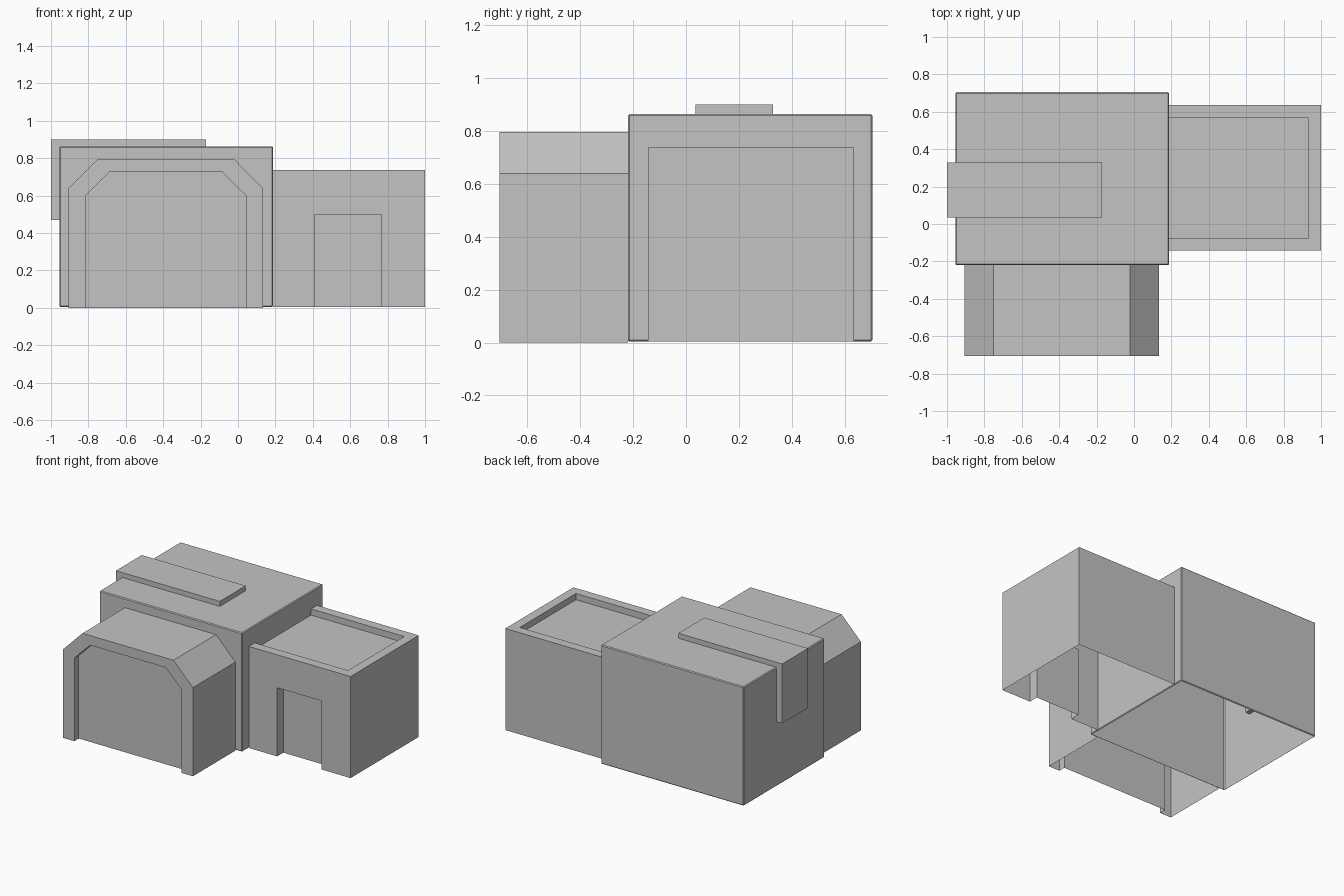
import bpy, bmesh

old = bpy.data.objects.get("Cube")
if old:
    bpy.data.objects.remove(old, do_unlink=True)

grey = bpy.data.materials.new("plain_grey")
grey.use_nodes = True
COLOUR = (0.55, 0.55, 0.55, 1)
grey.diffuse_color = COLOUR
grey.node_tree.nodes["Principled BSDF"].inputs["Base Color"].default_value = COLOUR


def finish(name, bm):
    """Turn a bmesh into a flat shaded object."""
    mesh = bpy.data.meshes.new(name)
    bm.to_mesh(mesh)
    bm.free()
    mesh.materials.append(grey)
    obj = bpy.data.objects.new(name, mesh)
    bpy.context.collection.objects.link(obj)
    return obj


def loft(name, rows, cap=False):
    """Join matching open polylines with quads, optionally closing the last one."""
    bm = bmesh.new()
    rings = [[bm.verts.new(p) for p in row] for row in rows]
    for a, b in zip(rings, rings[1:]):
        for i in range(len(a) - 1):
            bm.faces.new((a[i], a[i + 1], b[i + 1], b[i]))
    if cap:
        bm.faces.new(rings[-1])
    return finish(name, bm)


def upright(profile, y):
    return [(x, y, z) for x, z in profile]


def flat(plan, z):
    return [(x, y, z) for x, y in plan]


def arch(x0, x1, spring, top, cut):
    """Doorway outline with chamfered upper corners."""
    return [(x0, 0), (x0, spring), (x0 + cut, top),
            (x1 - cut, top), (x1, spring), (x1, 0)]


# Main block: softened box, open underneath
X0, X1, Y0, Y1, BASE, TOP = -0.955, 0.187, -0.22, 0.705, 0.004, 0.864
bm = bmesh.new()
bmesh.ops.create_cube(bm, size=1)
for v in bm.verts:
    v.co = (X1 if v.co.x > 0 else X0, Y1 if v.co.y > 0 else Y0,
            TOP if v.co.z > 0 else BASE)
bmesh.ops.bevel(bm, geom=bm.edges[:], offset=0.006, segments=1,
                affect='EDGES', profile=0.5)
under = [f for f in bm.faces if f.normal.z < -0.99]
bmesh.ops.delete(bm, geom=under, context='FACES')
finish("main_block", bm)

# Front hall: chamfered shell with a recessed gate panel
outer = arch(-0.905, 0.133, 0.64, 0.797, 0.155)
inner = arch(-0.815, 0.043, 0.60, 0.727, 0.127)
FRONT = -0.705
loft("front_hall", [upright(outer, Y0), upright(outer, FRONT),
                    upright(inner, FRONT), upright(inner, FRONT + 0.05)], cap=True)

# Side annex: plain walls, parapet with sunken roof, front wall with recessed door
A0, A1, AY0, AY1, ATOP, RIM = X1, 1.0, -0.143, 0.635, 0.738, 0.068
walls = [(A1, AY0), (A1, AY1), (A0, AY1)]
loft("annex_walls", [flat(walls, BASE), flat(walls, ATOP)])

rim_out = [(A0, AY0), (A1, AY0), (A1, AY1), (A0, AY1)]
rim_in = [(A0, AY0 + RIM), (A1 - RIM, AY0 + RIM),
          (A1 - RIM, AY1 - RIM), (A0, AY1 - RIM)]
loft("annex_roof", [flat(rim_out, ATOP), flat(rim_in, ATOP),
                    flat(rim_in, ATOP - 0.045)], cap=True)

wall = [(A0, BASE), (A0, ATOP), (A1, ATOP), (A1, BASE)]
door = [(0.413, BASE), (0.413, 0.5), (0.767, 0.5), (0.767, BASE)]
loft("annex_front", [upright(wall, AY0), upright(door, AY0),
                     upright(door, AY0 + 0.07)], cap=True)

# Roof strap: bent slab over the top and down the right side
bend = [(-1, 0.47), (-1, 0.9), (-0.17, 0.9), (-0.17, 0.83),
        (-0.92, 0.83), (-0.92, 0.47)]
bm = bmesh.new()
face = bm.faces.new([bm.verts.new((x, 0.035, z)) for x, z in bend])
side = bmesh.ops.extrude_face_region(bm, geom=[face])["geom"]
moved = [v for v in side if isinstance(v, bmesh.types.BMVert)]
bmesh.ops.translate(bm, verts=moved, vec=(0, 0.295, 0))
bmesh.ops.recalc_face_normals(bm, faces=bm.faces[:])
finish("roof_strap", bm)
